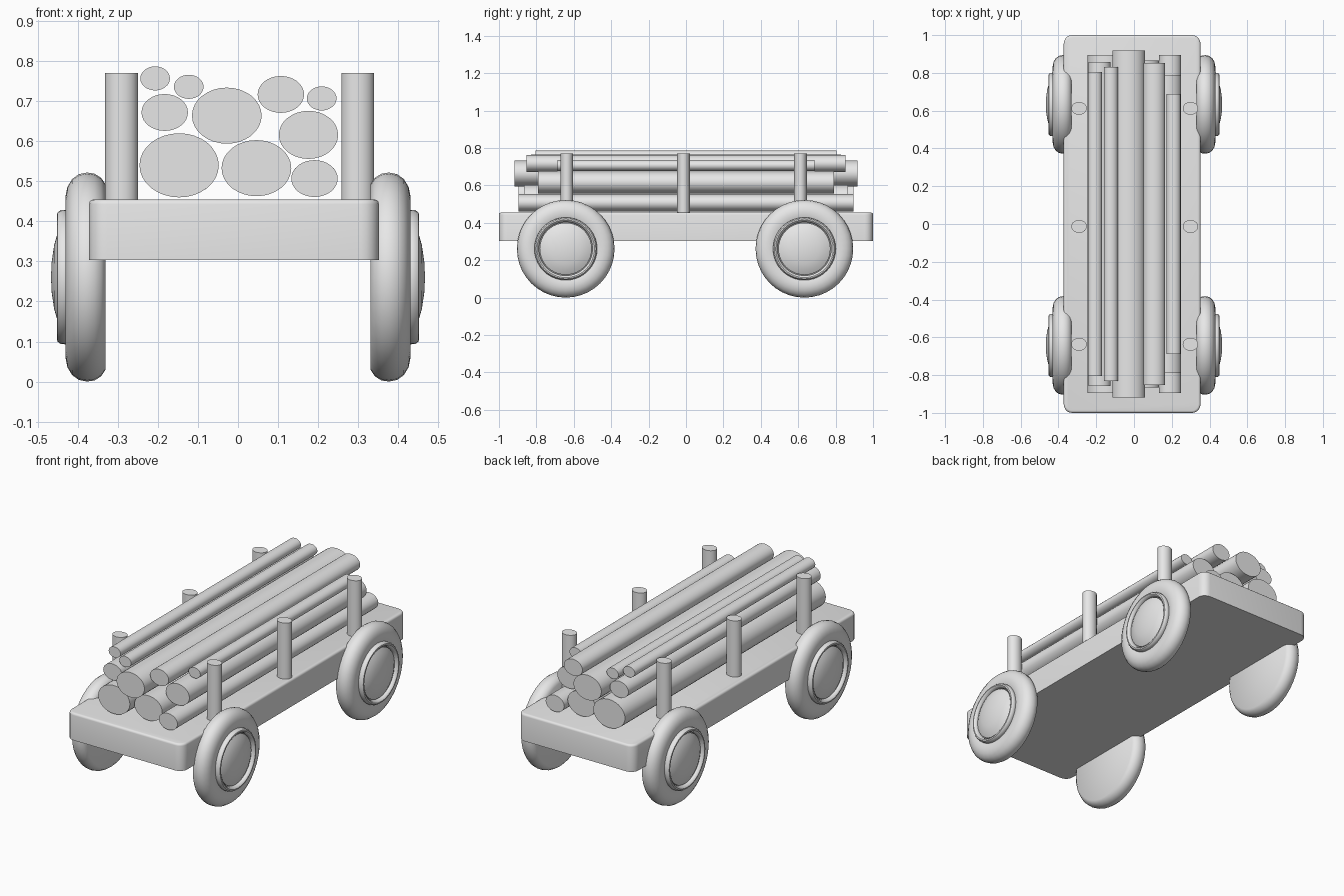
import bpy, bmesh, math
from mathutils import Matrix

if "Cube" in bpy.data.objects:
    bpy.data.objects.remove(bpy.data.objects["Cube"])

grey = bpy.data.materials.new("plain grey")
grey.diffuse_color = (0.8, 0.8, 0.8, 1)
grey.use_nodes = True
grey.node_tree.nodes["Principled BSDF"].inputs["Base Color"].default_value = grey.diffuse_color


def finish(bm, name, angle=35):
    bmesh.ops.recalc_face_normals(bm, faces=bm.faces)
    mesh = bpy.data.meshes.new(name)
    bm.to_mesh(mesh)
    bm.free()
    mesh.materials.append(grey)
    obj = bpy.data.objects.new(name, mesh)
    bpy.context.collection.objects.link(obj)
    bpy.ops.object.select_all(action='DESELECT')
    obj.select_set(True)
    bpy.context.view_layer.objects.active = obj
    bpy.ops.object.shade_smooth_by_angle(angle=math.radians(angle))
    return obj


def rod(name, center, ra, rb, length, along_y=False):
    """Capped oval cylinder, upright or lying along y."""
    bm = bmesh.new()
    bmesh.ops.create_cone(bm, cap_ends=True, segments=32, radius1=1, radius2=1, depth=1)
    bmesh.ops.scale(bm, vec=(ra, rb, length), verts=bm.verts)
    if along_y:
        bmesh.ops.rotate(bm, matrix=Matrix.Rotation(math.pi / 2, 3, 'X'), verts=bm.verts)
    bmesh.ops.translate(bm, vec=center, verts=bm.verts)
    return finish(bm, name)


def wheel_part(name, profile, side, y, z):
    """Lathe an (x, radius) profile around the axle."""
    bm = bmesh.new()
    vs = [bm.verts.new((x, 0, r)) for x, r in profile]
    es = [bm.edges.new(p) for p in zip(vs, vs[1:])]
    bmesh.ops.spin(bm, geom=vs + es, cent=(0, 0, 0), axis=(1, 0, 0),
                   angle=2 * math.pi, steps=40, use_merge=True)
    bmesh.ops.remove_doubles(bm, verts=bm.verts, dist=0.0005)
    bmesh.ops.scale(bm, vec=(side, 1, 1), verts=bm.verts)
    bmesh.ops.translate(bm, vec=(0, y, z), verts=bm.verts)
    return finish(bm, name, 40)


# Wagon bed with rounded corners and a softened top rim
bm = bmesh.new()
bmesh.ops.create_cube(bm, size=1)
bmesh.ops.scale(bm, vec=(0.724, 2.0, 0.152), verts=bm.verts)
bmesh.ops.translate(bm, vec=(-0.01, 0, 0.379), verts=bm.verts)
upright = [e for e in bm.edges if abs(e.verts[0].co.z - e.verts[1].co.z) > 0.1]
bmesh.ops.bevel(bm, geom=upright, offset=0.045, segments=5, profile=0.5, affect='EDGES')
rim = [e for e in bm.edges if all(v.co.z > 0.45 for v in e.verts)]
bmesh.ops.bevel(bm, geom=rim, offset=0.012, segments=3, profile=0.5, affect='EDGES')
finish(bm, "wagon_bed")

# Side stakes
for x in (-0.291, 0.299):
    for y in (-0.637, -0.013, 0.612):
        rod("stake", (x, y, 0.611), 0.041, 0.034, 0.32)

# Stacked logs: x, z, half width, half height, half length
logs = [
    (-0.147, 0.540, 0.099, 0.080, 0.895),
    (0.046, 0.533, 0.087, 0.070, 0.865),
    (0.191, 0.507, 0.058, 0.046, 0.895),
    (-0.183, 0.672, 0.058, 0.046, 0.857),
    (-0.028, 0.664, 0.087, 0.070, 0.918),
    (0.176, 0.616, 0.074, 0.060, 0.790),
    (0.107, 0.717, 0.058, 0.046, 0.853),
    (0.209, 0.707, 0.037, 0.030, 0.687),
    (-0.207, 0.757, 0.037, 0.030, 0.804),
    (-0.123, 0.736, 0.037, 0.030, 0.830),
]
for x, z, rx, rz, half in logs:
    rod("log", (x, 0, z), rx, rz, half * 2, along_y=True)

# Wheels: rounded tyre, raised hub ring, domed cap
tyre = [(0.331, 0), (0.331, 0.232), (0.342, 0.248), (0.358, 0.258), (0.377, 0.261),
        (0.397, 0.257), (0.414, 0.245), (0.426, 0.225), (0.431, 0.2), (0.428, 0.175),
        (0.42, 0.15), (0.42, 0)]
ring = [(0.415, 0.163), (0.43, 0.168), (0.443, 0.167), (0.451, 0.161), (0.452, 0.154),
        (0.447, 0.147), (0.435, 0.143), (0.415, 0.143)]
cap = [(0.415, 0.139), (0.436, 0.139), (0.449, 0.115), (0.459, 0.08), (0.465, 0.04), (0.467, 0)]
for side in (-1, 1):
    for y in (-0.643, 0.633):
        for name, profile in (("tyre", tyre), ("hub_ring", ring), ("hub_cap", cap)):
            wheel_part(name, profile, side, y, 0.261)
